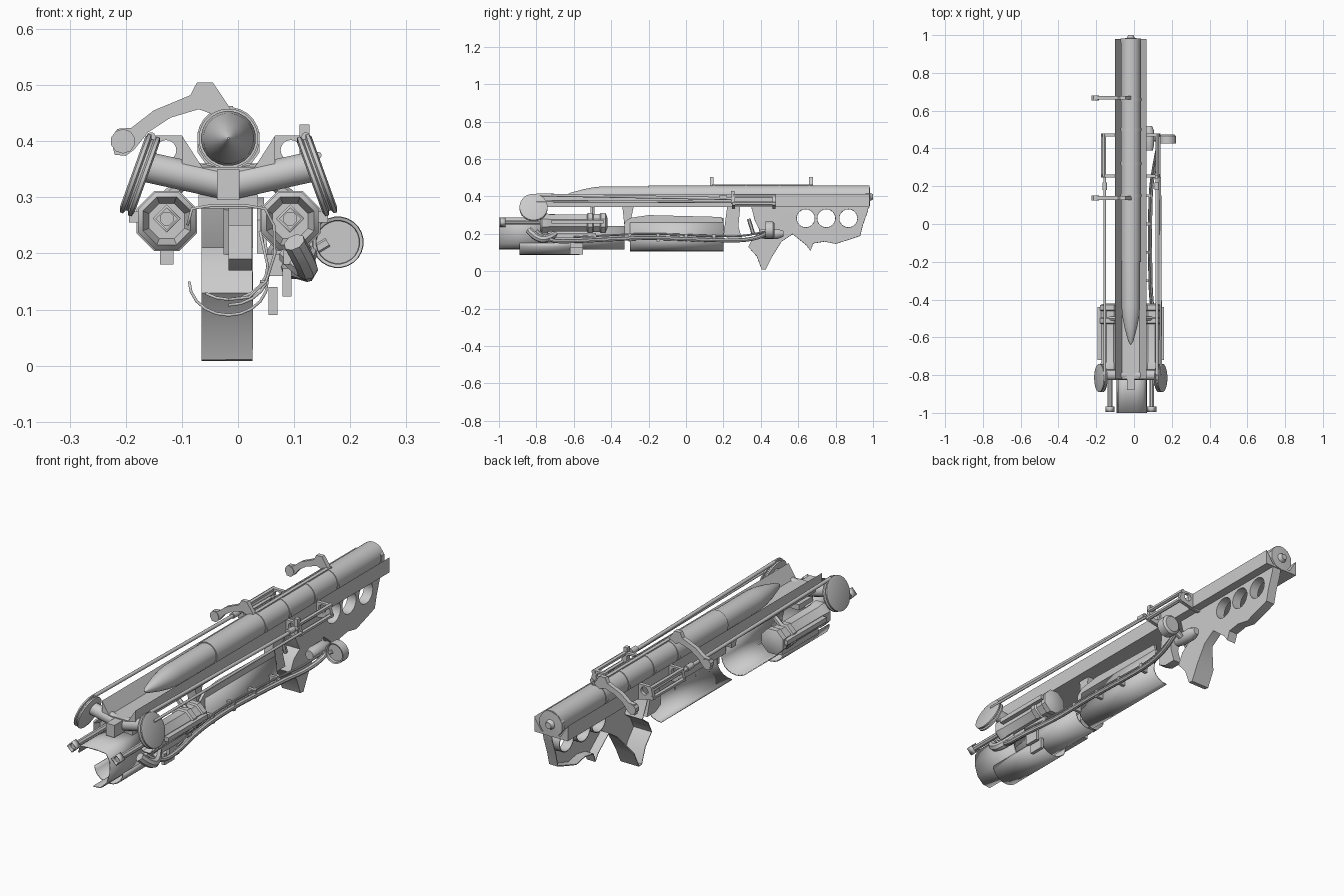
import bpy, bmesh
from math import pi, sin, cos, radians
from mathutils import Vector

CX = -0.017   # centre line of the launcher
if "Cube" in bpy.data.objects:
    bpy.data.objects.remove(bpy.data.objects["Cube"])

grey = bpy.data.materials.new("metal_grey")
grey.use_nodes = True
grey.diffuse_color = (0.6, 0.6, 0.6, 1)
grey.node_tree.nodes["Principled BSDF"].inputs["Base Color"].default_value = (0.6, 0.6, 0.6, 1)


def select(ob):
    bpy.ops.object.select_all(action='DESELECT')
    ob.select_set(True)
    bpy.context.view_layer.objects.active = ob


def finish(name, bm):
    bmesh.ops.remove_doubles(bm, verts=bm.verts, dist=1e-5)
    bmesh.ops.recalc_face_normals(bm, faces=bm.faces)
    me = bpy.data.meshes.new(name)
    bm.to_mesh(me)
    bm.free()
    me.materials.append(grey)
    ob = bpy.data.objects.new(name, me)
    bpy.context.collection.objects.link(ob)
    select(ob)
    bpy.ops.object.shade_smooth_by_angle(angle=radians(35))
    return ob


def lathe(name, profile, start, axis=(0, 1, 0), n=24):
    """Turn (radius, distance) pairs around an axis."""
    bm = bmesh.new()
    rot = Vector(axis).to_track_quat('Z', 'Y')
    rings = []
    for r, d in profile:
        rings.append([bm.verts.new(Vector(start) + rot @ Vector(
            (r * cos(2 * pi * (i + .5) / n), r * sin(2 * pi * (i + .5) / n), d))) for i in range(n)])
    for a, b in zip(rings, rings[1:]):
        for i in range(n):
            j = (i + 1) % n
            bm.faces.new((a[i], a[j], b[j], b[i]))
    for ring in (rings[0], rings[-1]):
        bm.faces.new(ring)
    return finish(name, bm)


def rod(name, a, b, r, n=12):
    d = Vector(b) - Vector(a)
    return lathe(name, [(r, 0), (r, d.length)], a, d, n)


def from_curve(name, curve, rotation=(0, 0, 0), location=(0, 0, 0)):
    tmp = bpy.data.objects.new("temp", curve)
    bpy.context.collection.objects.link(tmp)
    tmp.rotation_euler, tmp.location = rotation, location
    bpy.context.view_layer.update()
    me = bpy.data.meshes.new_from_object(
        tmp.evaluated_get(bpy.context.evaluated_depsgraph_get()))
    bm = bmesh.new()
    bm.from_mesh(me)
    bm.transform(tmp.matrix_world)
    bpy.data.objects.remove(tmp)
    bpy.data.meshes.remove(me)
    return finish(name, bm)


def cable(name, pts, r):
    cu = bpy.data.curves.new(name, 'CURVE')
    cu.dimensions = '3D'
    cu.bevel_depth, cu.bevel_resolution, cu.use_fill_caps = r, 2, True
    sp = cu.splines.new('NURBS')
    sp.points.add(len(pts) - 1)
    for p, co in zip(sp.points, pts):
        p.co = (*co, 1)
    sp.use_endpoint_u, sp.order_u, sp.resolution_u = True, 3, 5
    return from_curve(name, cu)


def plate(name, outline, centre, width, side=True, holes=()):
    """Flat plate with round holes; side plates use (y, z), cross plates (x, z)."""
    cu = bpy.data.curves.new(name, 'CURVE')
    cu.dimensions, cu.fill_mode, cu.extrude = '2D', 'BOTH', width / 2
    loops = [outline] + [[(u + r * cos(k * pi / 12), v + r * sin(k * pi / 12))
                          for k in range(24)] for u, v, r in holes]
    for loop in loops:
        sp = cu.splines.new('POLY')
        sp.points.add(len(loop) - 1)
        for p, (u, v) in zip(sp.points, loop):
            p.co = (u, v, 0, 1)
        sp.use_cyclic_u = True
    if side:
        return from_curve(name, cu, (pi / 2, 0, pi / 2), (centre, 0, 0))
    return from_curve(name, cu, (pi / 2, 0, 0), (0, centre, 0))


def solidify(ob, thick):
    mod = ob.modifiers.new("thickness", 'SOLIDIFY')
    mod.thickness, mod.offset = thick, 0


def shell(name, profile, y0, y1, thick=0.005, closed=False):
    """Thin sheet with an (x, z) section running along y."""
    bm = bmesh.new()
    a, b = [[bm.verts.new((x, y, z)) for x, z in profile] for y in (y0, y1)]
    n = len(profile)
    for i in range(n if closed else n - 1):
        j = (i + 1) % n
        bm.faces.new((a[i], a[j], b[j], b[i]))
    solidify(finish(name, bm), thick)


def box(name, x, y, z):
    return plate(name, [(y[0], z[0]), (y[1], z[0]), (y[1], z[1]), (y[0], z[1])],
                 sum(x) / 2, x[1] - x[0])


def trough(first, top_right, bottom, rx):
    """Round-bottomed section; first = 10 starts at the far left, 15 at the bottom."""
    arc = [(CX + rx * cos(t * pi / 10), bottom + .06 + .06 * sin(t * pi / 10)) for t in range(first, 21)]
    return arc + [(CX + rx * .8, top_right)]


# Projectile, sleeve and rear cap
lathe("projectile", [(.002, -.64), (.014, -.62), (.033, -.55), (.045, -.49), (.049, -.44), (.049, -.2)],
      (CX, 0, .405))
lathe("launch_tube", [(.053, -.2), (.053, .98)], (CX, 0, .405), n=32)
lathe("rear_cap", [(.058, .96), (.058, .982), (.022, .984), (.014, 1)], (CX, 0, .398), n=10)
for y in (.15, .32, .5, .66):
    lathe("tube_band", [(.056, y - .008), (.056, y + .008)], (CX, 0, .405))
box("top_strip", (CX - .008, CX + .008), (.14, .68), (.45, .463))

# Square-sided rail that carries the tube, with sloping inner walls
plate("rail", [(-.1, .41), (-.1, .343), (.066, .343), (.066, .41), (.03, .354), (-.064, .354)],
      .08, 1.8, False)

# Limbs, wheels and tension rods at the front
box("limb_block", (-.037, .003), (-.88, -.78), (.295, .35))
for s in (-1, 1):
    rod("limb", (CX, -.8, .322), (CX + s * .15, -.8, .355), .028, 12)
    hub = Vector((CX + s * .158, -.815, .34))
    axis = Vector((s * .94, 0, .34))
    lathe("wheel", [(.066, -.014), (.075, -.011), (.075, -.005), (.068, -.002), (.068, .002),
                    (.075, .005), (.075, .011), (.066, .014)], hub, axis, 32)
    back = .47 if s < 0 else .25
    rod("tension_rod", (CX + s * .138, -.8, .408), (CX + s * .138, back, .388), .008)
    rod("frame_bar", (CX + s * .14, .25, .403), (CX + s * .14, .48, .403), .01, 6)
    rod("frame_lower_bar", (CX + s * .148, .25, .362), (CX + s * .148, .48, .362), .01, 6)
    rod("rod_collar", (CX + s * .138, .18, .394), (CX + s * .138, .22, .393), .013)
rod("second_tension_rod", (.143, -.8, .375), (.138, .25, .37), .006)

# Cross frames behind the middle
for y in (.255, .47):
    plate("cross_frame", [(-.16, .41), (-.1, .41), (-.08, .36), (.045, .36), (.066, .41), (.126, .41),
                          (.14, .355), (.045, .335), (-.08, .335), (-.174, .355)],
          y, .016, False, [(-.128, .384, .018), (.094, .384, .018)])
box("sight_post", (.11, .127), (.24, .26), (.36, .43))

# Curved carrying brackets
for y in (.137, .668):
    plate("bracket", [(-.225, .4), (-.215, .422), (-.19, .424), (-.15, .455), (-.085, .482), (-.073, .505),
                      (-.045, .505), (-.012, .456), (-.045, .448), (-.07, .457), (-.12, .442), (-.16, .416),
                      (-.185, .385), (-.2, .374), (-.22, .376)], y, .02, False)
    rod("bracket_knob", (-.205, y - .013, .4), (-.205, y + .013, .4), .022, 10)

# Twin side cylinders with thin nozzle rods ending in square rings
for s in (-1, 1):
    x = CX + s * .11
    lathe("side_cylinder", [(.034, -.75), (.046, -.78), (.055, -.77), (.055, -.74), (.05, -.73), (.05, -.53),
                            (.058, -.525), (.058, -.5), (.052, -.495), (.052, -.46), (.058, -.455),
                            (.058, -.43), (.03, -.42)], (x, 0, .258), n=8)
    shell("nozzle", [(x + .022, .262), (x, .284), (x - .022, .262), (x, .24)], -.995, -.965, .006, True)
    rod("nozzle_rod", (x, -.985, .262), (x, -.74, .262), .013, 8)
    box("cylinder_foot", (x - .012, x + .012), (-.74, -.48), (.18, .205))
    box("cylinder_side_rail", (CX + s * .165 - .012, CX + s * .165 + .012), (-.72, -.44), (.255, .275))
    rod("cylinder_strut", (x, -.5, .3), (CX + s * .06, -.5, .345), .012, 6)

# Open-sided front barrel and the under-body sheets
shell("front_barrel", [(-.09, .25), (-.082, .28), (-.05, .285), (.016, .285), (.048, .28), (.064, .25),
                       (.066, .2), (.05, .15), (.02, .122), (CX, .118)], -1, -.74)
shell("front_lower_cover", trough(10, .15, .09, .07), -.89, -.57)
shell("middle_cover", trough(13, .24, .118, .07), -.75, -.33)
shell("rear_cover", trough(15, .285, .108, .072), -.3, .2)
plate("side_panel", [(-.33, .2), (-.33, .26), (-.3, .285), (-.2, .3), (.19, .29), (.21, .22), (.18, .2)], .04, .012)
plate("rear_post", [(.2, .19), (.22, .345), (.29, .345), (.28, .24), (.3, .17), (.24, .17)], .004, .042)
plate("front_hanger", [(-.34, .345), (-.28, .345), (-.3, .25), (-.33, .25)], .004, .042)
box("barrel_collar", (-.07, .036), (-.8, -.7), (.28, .305))

# Hollow stock with three round holes and a drooping grip, open on one side
stock = plate("stock", [(.35, .345), (.975, .345), (.97, .32), (.945, .25), (.93, .19), (.87, .17), (.8, .148),
                        (.74, .16), (.68, .15), (.665, .11), (.645, .14), (.57, .2), (.51, .16), (.46, .08),
                        (.425, .01), (.405, .012), (.38, .08), (.335, .13), (.36, .18), (.4, .21), (.37, .27)],
              -.02, .09, True, [(.64, .283, .05), (.75, .283, .05), (.868, .283, .05)])
bm = bmesh.new()
bm.from_mesh(stock.data)
bmesh.ops.delete(bm, geom=[f for f in bm.faces if f.normal.x < -.9], context='FACES')
for v in bm.verts:
    if v.co.y > .5:
        v.co.x = max(v.co.x, CX)
bm.to_mesh(stock.data)
bm.free()
solidify(stock, .004)
rod("trigger", (CX, .335, .28), (CX, .36, .2), .01, 6)

# Hose along the side with its elbow, clips and gauge
hose = [(.1, -.8, .215), (.125, -.74, .16), (.125, -.6, .16), (.09, -.42, .17), (.085, -.2, .18),
        (.085, .05, .17), (.09, .2, .165), (.11, .32, .165), (.13, .42, .19), (.135, .46, .22)]
cable("hose", hose, .011)
cable("upper_hose", [(x - .005, y, z + .022) for x, y, z in hose[2:-1]], .005)
cable("elbow", [(.09, -.7, .2), (.12, -.74, .17), (.125, -.8, .175), (.1, -.84, .22)], .02)
for y in (-.3, -.15, 0, .15):
    box("hose_clip", (.05, .09), (y - .007, y + .007), (.16, .198))
for x, z in ((.062, .09), (.087, .123)):
    box("lower_clip", (x - .008, x + .008), (-.62, -.55), (z, z + .05))
rod("gauge_arm", (.11, .45, .19), (.16, .45, .22), .014, 8)
lathe("gauge", [(.038, .44), (.039, .427), (.045, .425), (.046, .465), (.036, .473)], (.178, 0, .22), n=24)
lathe("hose_fitting", [(.02, .39), (.028, .42), (.028, .49), (.016, .52)], (.08, 0, .2), n=12)
